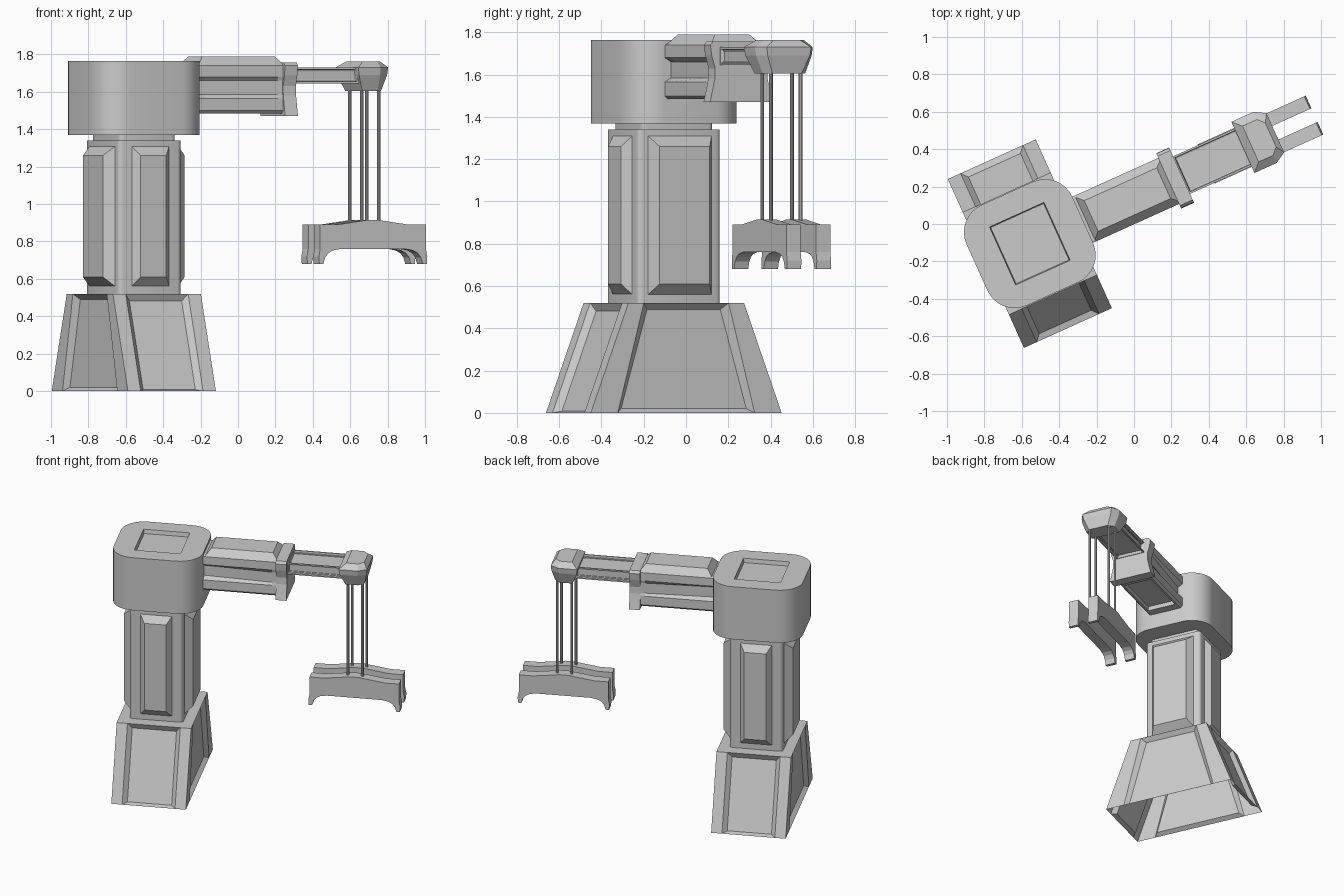
import bpy, bmesh, math
from mathutils import Matrix, Vector

if "Cube" in bpy.data.objects:
    bpy.data.objects.remove(bpy.data.objects["Cube"])

# Everything is built in a local frame (u = arm direction) and then turned into place
PLACE = Matrix.Translation((-0.557, -0.105, 0)) @ Matrix.Rotation(math.radians(24.3), 4, 'Z')


def finish(name, bm, smooth=False):
    bmesh.ops.remove_doubles(bm, verts=bm.verts, dist=1e-5)
    bmesh.ops.recalc_face_normals(bm, faces=bm.faces)
    bm.transform(PLACE)
    me = bpy.data.meshes.new(name)
    bm.to_mesh(me)
    bm.free()
    ob = bpy.data.objects.new(name, me)
    bpy.context.collection.objects.link(ob)
    if smooth:
        bpy.ops.object.select_all(action='DESELECT')
        ob.select_set(True)
        bpy.context.view_layer.objects.active = ob
        bpy.ops.object.shade_smooth_by_angle(angle=math.radians(30))
    return ob


def loft(rings):
    """Skin a list of equal-length closed rings and cap both ends."""
    bm = bmesh.new()
    vs = [[bm.verts.new(p) for p in r] for r in rings]
    n = len(rings[0])
    for a, b in zip(vs, vs[1:]):
        for i in range(n):
            j = (i + 1) % n
            bm.faces.new((a[i], a[j], b[j], b[i]))
    bm.faces.new(vs[0][::-1])
    bm.faces.new(vs[-1])
    bmesh.ops.remove_doubles(bm, verts=bm.verts, dist=1e-5)
    bmesh.ops.recalc_face_normals(bm, faces=bm.faces)
    bm.normal_update()
    return bm


def rrect(hu, hv, r, z, seg=8):
    """Rounded rectangle ring."""
    pts = []
    for k, (su, sv) in enumerate(((1, 1), (-1, 1), (-1, -1), (1, -1))):
        for i in range(seg + 1):
            a = math.pi / 2 * (k + i / seg)
            pts.append((su * (hu - r) + r * math.cos(a), sv * (hv - r) + r * math.sin(a), z))
    return pts


def mirror_section(u, half):
    """Closed (v, z) section at station u from its right half."""
    return [(u, v, z) for v, z in half] + [(u, -v, z) for v, z in reversed(half)]


def recess(bm, test, rim, depth):
    faces = [f for f in bm.faces if test(f)]
    bmesh.ops.inset_individual(bm, faces=faces, thickness=rim, depth=0)
    bmesh.ops.inset_individual(bm, faces=faces, thickness=0.006, depth=-depth)


# Flared pedestal: open underneath, one recessed panel per side
def panel(bm, a, b, c, d, low, high, depth=0.03, bev=0.03):
    along = (b - a).normalized()
    n = along.cross(d - a).normalized()
    up = (d - a + c - b).normalized()
    p = [a + along * low, b - along * low, c - along * high, d + along * high]
    q = [p[0] + along * bev + up * 0.02, p[1] - along * bev + up * 0.02,
         p[2] - along * bev - up * 0.03, p[3] + along * bev - up * 0.03]
    q = [x - n * depth for x in q]
    quads = [(a, p[0], p[3], d), (p[1], b, c, p[2]), q]
    quads += [(p[i], p[(i + 1) % 4], q[(i + 1) % 4], q[i]) for i in range(4)]
    for f in quads:
        bm.faces.new([bm.verts.new(x) for x in f])


bm = bmesh.new()
signs = ((-1, -1), (1, -1), (1, 1), (-1, 1))
bot = [Vector((s * 0.258, t * 0.495, 0)) for s, t in signs]
top = [Vector((s * 0.258, t * 0.30, 0.52)) for s, t in signs]
for i in range(4):
    j = (i + 1) % 4
    low, high = ((0.075, 0.075), (0.14, 0.08))[i % 2]
    panel(bm, bot[i], bot[j], top[j], top[i], low, high)
bm.faces.new([bm.verts.new(p) for p in top])
finish("pedestal", bm)

# Column with a narrower neck
bm = loft([rrect(0.185, 0.215, 0.025, 0.515, 4), rrect(0.185, 0.215, 0.025, 1.34, 4),
           rrect(0.165, 0.185, 0.025, 1.34, 4), rrect(0.165, 0.185, 0.025, 1.38, 4)])
finish("column", bm, True)

# Raised bevelled pads on the four column sides
for k in range(4):
    face, out, w = ((0.184, 0.24, 0.165), (0.214, 0.255, 0.11))[k % 2]
    rings = []
    for d, i, b in ((face - 0.01, w, 0), (face, w, 0), (out, w - 0.035, 0.05)):
        rings.append([(d, -i, 0.56 + b), (d, i, 0.56 + b), (d, i, 1.31 - b), (d, -i, 1.31 - b)])
    bm = loft(rings)
    bm.transform(Matrix.Rotation(k * math.pi / 2, 4, 'Z'))
    finish(f"column_pad_{k + 1}", bm)

# Rounded turret head with a square recess on top
bm = loft([rrect(0.31, 0.295, 0.16, 1.37), rrect(0.31, 0.295, 0.16, 1.765),
           rrect(0.16, 0.17, 0, 1.765), rrect(0.155, 0.165, 0, 1.735)])
finish("turret_head", bm, True)


# Main arm: raised top plate, side groove that fades towards the collar
def arm_section(u, raised):
    g = 0.035 - 0.03 * (u - 0.28) / 0.54
    w, t = (0.09, 1.79) if raised else (0.125, 1.745)
    return mirror_section(u, [(w, t), (0.135, 1.74), (0.135, 1.68), (0.135 - g, 1.66),
                              (0.135 - g, 1.585), (0.135, 1.565), (0.135, 1.50), (0.12, 1.485)])


bm = loft([arm_section(u, r) for u, r in
           ((0.28, 0), (0.325, 0), (0.36, 1), (0.785, 1), (0.825, 0))])
recess(bm, lambda f: f.normal.z < -0.9 and f.calc_area() > 0.05, 0.02, 0.03)
finish("main_arm", bm)

# Collar with pinched sides
half = [(0.145, 1.757), (0.16, 1.74), (0.153, 1.69), (0.135, 1.63),
        (0.137, 1.58), (0.15, 1.52), (0.162, 1.47)]
finish("arm_collar", loft([mirror_section(u, half) for u in (0.815, 0.89)]))

# Slim boom with recessed faces
half = [(0.11, 1.73), (0.11, 1.645)]
bm = loft([mirror_section(u, half) for u in (0.885, 1.27)])
recess(bm, lambda f: abs(f.normal.x) < 0.5, 0.014, 0.02)
finish("boom", bm)


# Faceted block at the boom tip
def tip_ring(z, i):
    half = [(1.25 + i, 0.15 - i), (1.38, 0.15 - i), (1.44 - i * 0.6, 0.115 - i)]
    return [(u, v, z) for u, v in half] + [(u, -v, z) for u, v in reversed(half)]


finish("tip_block", loft([tip_ring(1.605, 0.04), tip_ring(1.69, 0.006), tip_ring(1.73, 0),
                          tip_ring(1.763, 0.045)]))

# Lifting rods and the two claw beams
MID = 1.352
for s in (-1, 1):
    for t in (-1, 1):
        bm = bmesh.new()
        bmesh.ops.create_cone(bm, cap_ends=True, segments=10, radius1=0.009, radius2=0.009,
                              depth=0.74, matrix=Matrix.Translation((MID + s * 0.05, t * 0.077, 1.26)))
        finish("lifting_rod", bm, True)

    half = [(0.03, 0.915), (0.10, 0.905), (0.21, 0.89), (0.31, 0.89), (0.31, 0.76),
            (0.318, 0.72), (0.315, 0.68), (0.292, 0.68), (0.281, 0.715),
            (0.262, 0.738), (0.235, 0.752), (0.19, 0.76)]
    outline = half + [(-u, z) for u, z in reversed(half)]
    rings = [[(MID + u, s * 0.077 + v, z) for u, z in outline] for v in (-0.037, 0.037)]
    finish("claw_beam", loft(rings))
